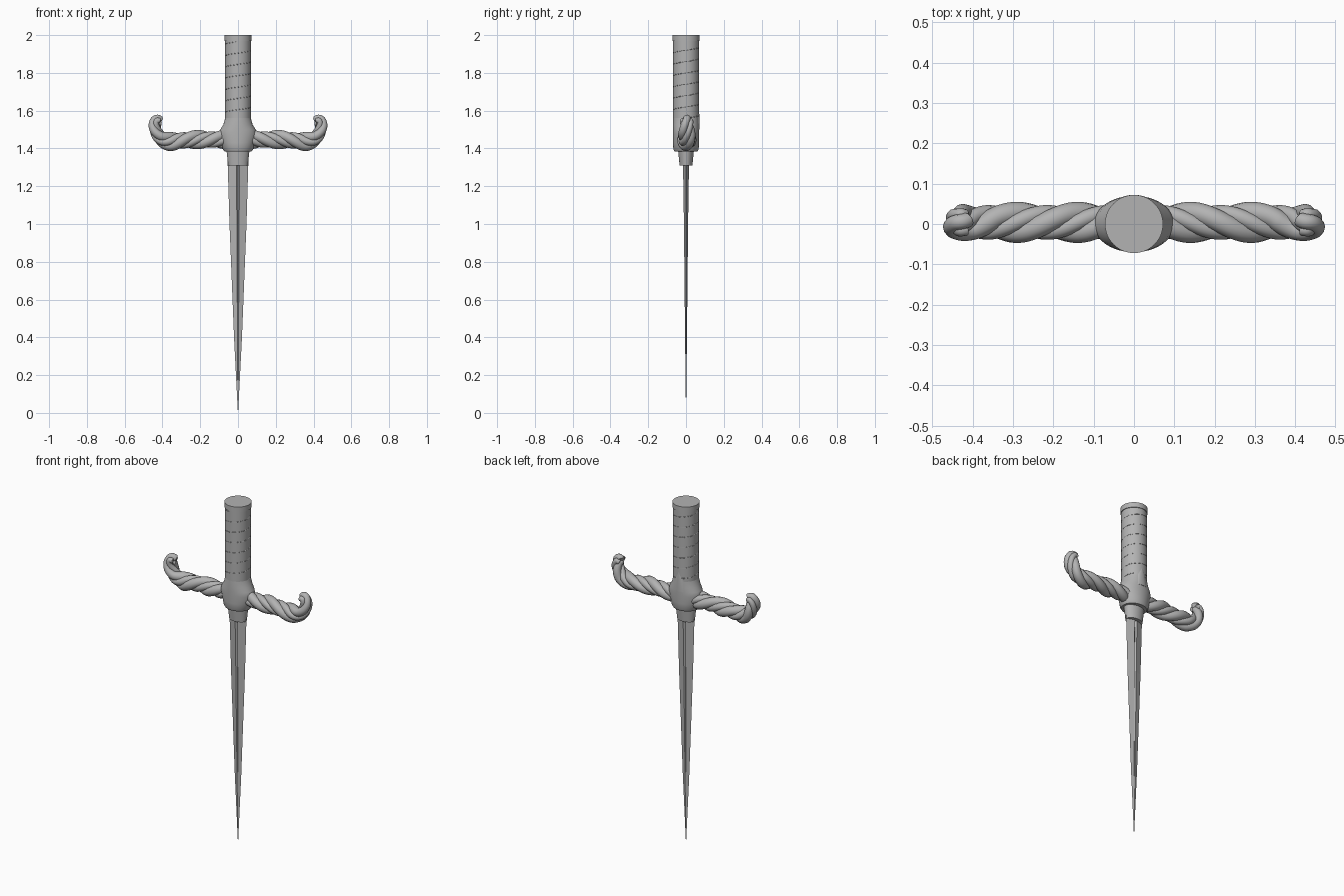
import bpy, bmesh
from math import sin, cos, pi, tau, radians
from mathutils import Vector

if "Cube" in bpy.data.objects:
    bpy.data.objects.remove(bpy.data.objects["Cube"])

steel = bpy.data.materials.new("grey steel")
GREY = (0.45, 0.45, 0.45, 1)
steel.diffuse_color = GREY
steel.use_nodes = True
steel.node_tree.nodes["Principled BSDF"].inputs["Base Color"].default_value = GREY


def loft(name, rings, smooth=True):
    """Skin a list of closed rings and cap both ends."""
    bm = bmesh.new()
    rows = [[bm.verts.new(p) for p in ring] for ring in rings]
    n = len(rows[0])
    for a, b in zip(rows, rows[1:]):
        for i in range(n):
            j = (i + 1) % n
            bm.faces.new((a[i], a[j], b[j], b[i]))
    bm.faces.new(rows[0][::-1])
    bm.faces.new(rows[-1])
    bmesh.ops.recalc_face_normals(bm, faces=bm.faces)
    mesh = bpy.data.meshes.new(name)
    bm.to_mesh(mesh)
    bm.free()
    mesh.materials.append(steel)
    obj = bpy.data.objects.new(name, mesh)
    bpy.context.collection.objects.link(obj)
    if smooth:
        bpy.ops.object.select_all(action='DESELECT')
        obj.select_set(True)
        bpy.context.view_layer.objects.active = obj
        bpy.ops.object.shade_smooth_by_angle(angle=radians(35))
    return obj


def ellipse(rx, ry, z, y=0.0, n=48):
    return [Vector((rx * cos(tau * i / n), y + ry * sin(tau * i / n), z)) for i in range(n)]


def tube(name, path, radii, n=12):
    """Sweep a circle of varying radius along a path."""
    rings = []
    for k, p in enumerate(path):
        t = (path[min(k + 1, len(path) - 1)] - path[max(k - 1, 0)]).normalized()
        up = Vector((0, 1, 0)) if abs(t.y) < 0.9 else Vector((0, 0, 1))
        u = up.cross(t).normalized()
        v = t.cross(u)
        rings.append([p + radii[k] * (cos(tau * i / n) * u + sin(tau * i / n) * v)
                      for i in range(n)])
    return loft(name, rings)


def spline(points, steps):
    """Smooth curve through the points."""
    pts = [points[0]] + points + [points[-1]]
    out = []
    for a, b, c, d in zip(pts, pts[1:], pts[2:], pts[3:]):
        for s in range(steps):
            t = s / steps
            out.append(0.5 * (2 * b + (c - a) * t + (2 * a - 5 * b + 4 * c - d) * t * t
                              + (3 * b - a - 3 * c + d) * t ** 3))
    return out + [points[-1]]


# Blade: tapering section with a narrow hollow down each face
def blade_ring(w, h, z):
    f, g = w * 0.14, h * 0.45
    return [Vector((x, y, z)) for x, y in
            ((w, 0), (f, h), (0, g), (-f, h), (-w, 0), (-f, -h), (0, -g), (f, -h))]


loft("blade", [blade_ring(*s) for s in ((0.0006, 0.0004, 0), (0.021, 0.005, 0.4),
                                        (0.045, 0.011, 1.0), (0.055, 0.016, 1.33))], False)

# Socket, collar, grip and end cap
loft("blade_socket", [ellipse(0.052, 0.034, 1.31), ellipse(0.062, 0.043, 1.40)])
loft("guard_collar", [ellipse(*s) for s in ((0.072, 0.062, 1.385), (0.080, 0.067, 1.395),
     (0.088, 0.069, 1.43), (0.100, 0.070, 1.475), (0.094, 0.070, 1.50),
     (0.078, 0.070, 1.525), (0.068, 0.068, 1.56))])
loft("grip", [ellipse(0.068, 0.068, 1.5), ellipse(0.068, 0.068, 1.975)])
loft("grip_cap", [ellipse(0.072, 0.072, 1.97), ellipse(0.072, 0.072, 2.0)])
loft("collar_tongue", [ellipse(0.035, 0.012, 1.50, 0.060), ellipse(0.025, 0.012, 1.57, 0.059),
                       ellipse(0.008, 0.010, 1.61, 0.058)])

# Wire wound around the grip
wire = [Vector((0.0672 * cos(a), 0.0672 * sin(a), 1.56 + 0.06 * a / tau))
        for a in (tau * k / 40 for k in range(40 * 6 + 30))]
tube("grip_wire", wire, [0.0022] * len(wire), 6)

# Twisted guard arm: two thick and two thin strands, curling up at the end
centre = spline([Vector((x, 0.004, z)) for x, z in
                 ((0.06, 1.448), (0.14, 1.447), (0.22, 1.447), (0.30, 1.442), (0.36, 1.437),
                  (0.405, 1.452), (0.432, 1.487), (0.440, 1.522), (0.430, 1.546),
                  (0.414, 1.541))], 10)
length = [0.0]
for a, b in zip(centre, centre[1:]):
    length.append(length[-1] + (b - a).length)
side = Vector((0, 1, 0))
for s in range(4):
    thick = s % 2 == 0
    path, radii = [], []
    for k, p in enumerate(centre):
        t = (centre[min(k + 1, len(centre) - 1)] - centre[max(k - 1, 0)]).normalized()
        out = t.cross(side)
        fade = min(1, max(0, (length[k] - 0.30) / 0.20))
        angle = tau * (length[k] - 0.08) / 0.30 + s * pi / 2
        reach = 0.024 if thick else 0.022
        path.append(p + reach * (cos(angle) * side * (1 - 0.15 * fade)
                                 - sin(angle) * out * -(1 - 0.6 * fade)))
        radii.append((0.027 if thick else 0.021) * (1 - 0.35 * fade))
    # Rounded strand ends
    for i, r in enumerate((0.4, 0.75, 0.93)):
        radii[-1 - i] *= r
    for label, flip in (("left", 1), ("right", -1)):
        tube(f"guard_strand_{label}_{s + 1}",
             [Vector((flip * p.x, p.y, p.z)) for p in path], radii)
